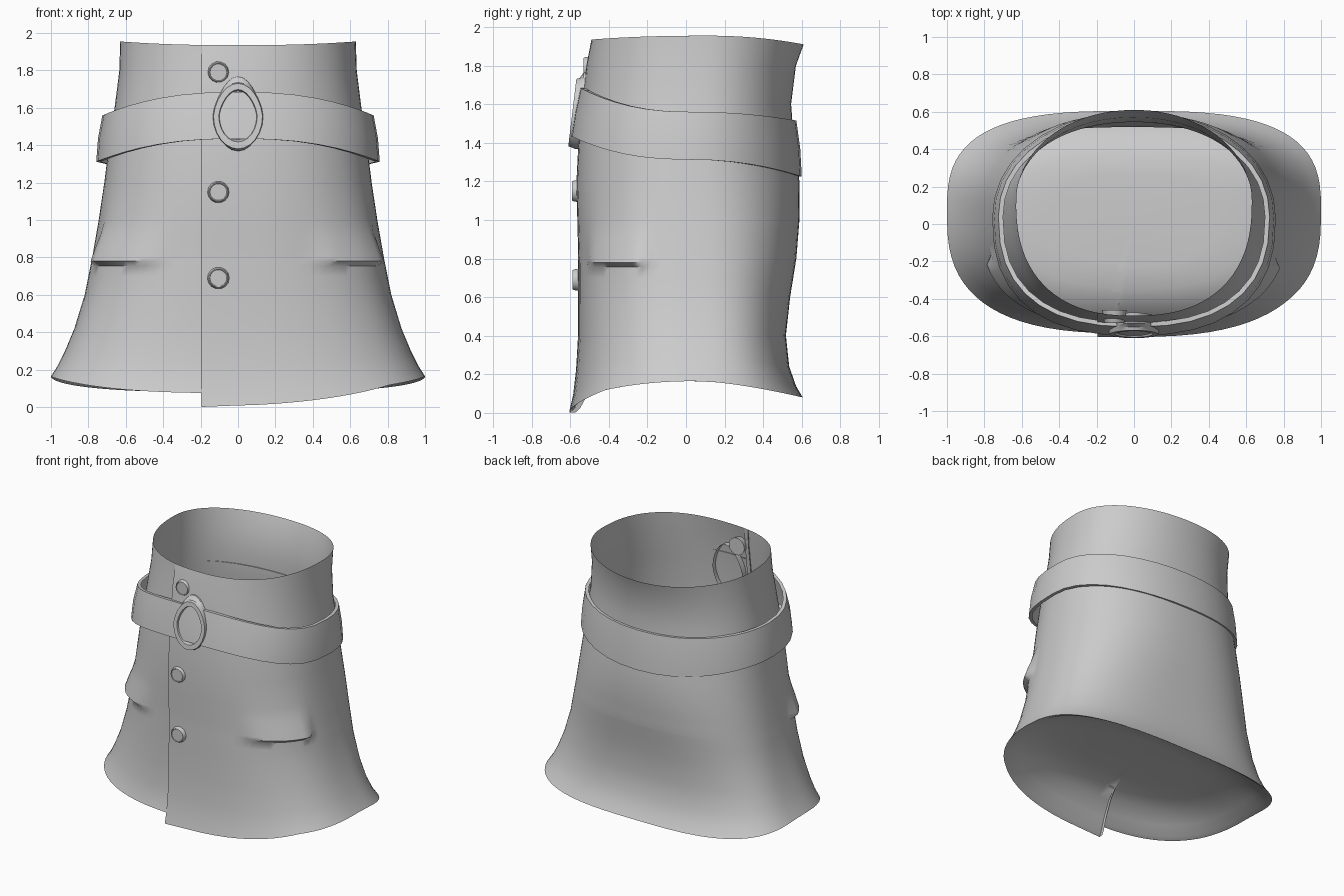
import bpy, bmesh
from math import sin, cos, pi, asin, radians, degrees, copysign, hypot

if "Cube" in bpy.data.objects:
    bpy.data.objects.remove(bpy.data.objects["Cube"])

TAU = 2 * pi


def loft(name, rows, closed=False, angle=40):
    """Skin a list of point rows into a smooth-shaded sheet."""
    bm = bmesh.new()
    grid = [[bm.verts.new(p) for p in r] for r in rows]
    n = len(rows[0])
    for a, b in zip(grid, grid[1:]):
        for i in range(n if closed else n - 1):
            j = (i + 1) % n
            bm.faces.new((a[i], a[j], b[j], b[i]))
    bmesh.ops.remove_doubles(bm, verts=bm.verts, dist=1e-4)
    bmesh.ops.recalc_face_normals(bm, faces=bm.faces)
    me = bpy.data.meshes.new(name)
    bm.to_mesh(me)
    bm.free()
    ob = bpy.data.objects.new(name, me)
    bpy.context.collection.objects.link(ob)
    bpy.ops.object.select_all(action='DESELECT')
    ob.select_set(True)
    bpy.context.view_layer.objects.active = ob
    bpy.ops.object.shade_smooth_by_angle(angle=radians(angle))
    return ob


def outline(ring, t, pf=2.0, pb=2.0):
    """Point on a rounded ring with different front, side and back heights."""
    zf, zs, zb, a, yf, yb, yc, nf, nb = ring
    s, c = sin(t), cos(t)
    n = nf if s < 0 else nb
    b = yc - yf if s < 0 else yb - yc
    x = a * copysign(abs(c) ** (2 / n), c)
    y = yc + b * copysign(abs(s) ** (2 / n), s)
    dz = (zf - zs) * abs(s) ** pf if s < 0 else (zb - zs) * abs(s) ** pb
    return x, y, zs + dz


def push(p, d):
    """Move a point outwards from the vertical axis."""
    l = hypot(p[0], p[1])
    return p[0] * (1 + d / l), p[1] * (1 + d / l), p[2]


def ramp(x, pts):
    """Piecewise linear lookup."""
    for (x0, y0), (x1, y1) in zip(pts, pts[1:]):
        if x0 <= x <= x1:
            return y0 + (y1 - y0) * (x - x0) / (x1 - x0)
    return 0


# Coat rings: front z, side z, back z, half width, front y, back y, widest y, roundness
RINGS = [
    (0.075, 0.165, 0.08, 1.0, -0.585, 0.605, 0.06, 2.75, 3.0),
    (0.14, 0.22, 0.14, 0.965, -0.565, 0.57, 0.06, 2.75, 2.95),
    (0.24, 0.30, 0.24, 0.925, -0.55, 0.535, 0.06, 2.75, 2.9),
    (0.40, 0.42, 0.40, 0.875, -0.54, 0.518, 0.06, 2.7, 2.8),
    (0.60, 0.60, 0.60, 0.82, -0.54, 0.54, 0.06, 2.65, 2.6),
    (0.80, 0.80, 0.80, 0.78, -0.54, 0.572, 0.06, 2.6, 2.45),
    (1.00, 1.00, 1.00, 0.745, -0.545, 0.588, 0.06, 2.55, 2.35),
    (1.20, 1.20, 1.20, 0.715, -0.55, 0.588, 0.06, 2.5, 2.25),
    (1.40, 1.40, 1.40, 0.69, -0.54, 0.56, 0.07, 2.45, 2.2),
    (1.60, 1.60, 1.60, 0.66, -0.525, 0.545, 0.08, 2.4, 2.15),
    (1.80, 1.80, 1.80, 0.635, -0.50, 0.57, 0.10, 2.4, 2.1),
    (1.935, 1.955, 1.91, 0.63, -0.49, 0.61, 0.12, 2.4, 2.05),
]


def ring_at(z):
    """Interpolated coat ring at height z."""
    for lo, hi in zip(RINGS, RINGS[1:]):
        if z <= hi[1]:
            f = (z - lo[1]) / (hi[1] - lo[1])
            return [p + (q - p) * f for p, q in zip(lo, hi)]


# Pocket flap bulge, by height and by angle away from the side
FLAP_Z = ((0.70, 0.0), (0.755, 0.004), (0.78, 0.044), (0.85, 0.030), (0.97, 0.0))
FLAP_T = ((18, 0.0), (20, 1.0), (40, 0.9), (60, 0.6), (66, 0.0))

# Coat: one wrapped sheet whose front panel overlaps at a vertical seam
SEG = 80
levels = sorted({r[1] for r in RINGS} | {0.70, 0.755, 0.78, 0.85, 0.92})
rows = []
for k, level in enumerate(levels):
    r = ring_at(level)
    t0 = 1.5 * pi - asin((0.195 / r[3]) ** (r[7] / 2))
    row = []
    for i in range(-1, SEG + 1):
        u = max(i, 0) / SEG
        t = t0 + u * (TAU + 0.06)
        x, y, z = outline(r, t, *((1.6, 1.0) if k < 4 else (2, 2)))
        fade = max(0, 1 - u / 0.15)
        lift = 0 if level > 1.9 else 0.022 * fade
        if i == -1:
            lift = -0.008
        drop = (0.075, 0.05, 0.02)[k] * fade if k < 3 else 0
        p = (x, y - lift, z - drop)
        if sin(t) < 0:
            a = degrees(asin(-sin(t)))
            p = push(p, ramp(z, FLAP_Z) * ramp(a, FLAP_T))
        row.append(p)
    rows.append(row)

# Turned-under hem and the low lining that closes the coat just above it
lining = []
for s, f in ((0.0, 1.0), (0.4, 1.0), (0.6, 0.95), (0.75, 0.75), (0.88, 0.4), (0.96, 0.08)):
    lining.append([(x * s, 0.03 + (y - 0.03) * s, z + (0.27 - z) * f)
                   for x, y, z in rows[0]])
loft("coat", lining + rows, angle=50)

# Belt: tilted band standing off the coat, edges tucked in slightly
belt_rings = [
    (1.435, 1.312, 1.225, 0.758, -0.597, 0.60, 0.03, 2.45, 2.1),
    (1.56, 1.44, 1.37, 0.748, -0.578, 0.592, 0.03, 2.45, 2.1),
    (1.685, 1.56, 1.515, 0.725, -0.55, 0.572, 0.04, 2.45, 2.1),
]
band = [[outline(r, TAU * i / 36) for i in range(36)] for r in belt_rings]
tucked = [[push(p, -0.025) for p in row] for row in (band[0], band[2])]
loft("belt", [tucked[0]] + band + [tucked[1]], closed=True)

# Buckle: flared oval frame with a pointed top: half width, half height, z centre, y, pinch
buckle_profile = [
    (0.125, 0.202, 1.570, -0.50, 0.2),
    (0.128, 0.199, 1.568, -0.555, 0.2),
    (0.135, 0.180, 1.556, -0.572, 0.12),
    (0.131, 0.175, 1.556, -0.590, 0.12),
    (0.103, 0.140, 1.558, -0.590, 0.18),
    (0.095, 0.130, 1.560, -0.55, 0.18),
]
rows = []
for rx, rz, zc, y, pinch in buckle_profile:
    row = []
    for i in range(24):
        s, c = sin(TAU * i / 24), cos(TAU * i / 24)
        z = zc + rz * s
        row.append((rx * c * (1 - pinch * max(s, 0)), y + 0.12 * (z - 1.55), z))
    rows.append(row)
loft("buckle", rows, closed=True, angle=30)

# Buttons: tapered discs with a fine raised rim
button_profile = [(0.0, 0.07), (0.066, 0.07), (0.055, 0.008), (0.051, 0.0),
                  (0.047, 0.0), (0.045, 0.003), (0.0, 0.003)]
for k, (z, y) in enumerate(((1.79, -0.53), (1.15, -0.590), (0.69, -0.587))):
    rows = [[(-0.105 + r * cos(TAU * i / 14), y + d, z + r * sin(TAU * i / 14))
             for i in range(14)] for r, d in button_profile]
    loft(f"button_{k + 1}", rows, closed=True, angle=35)
